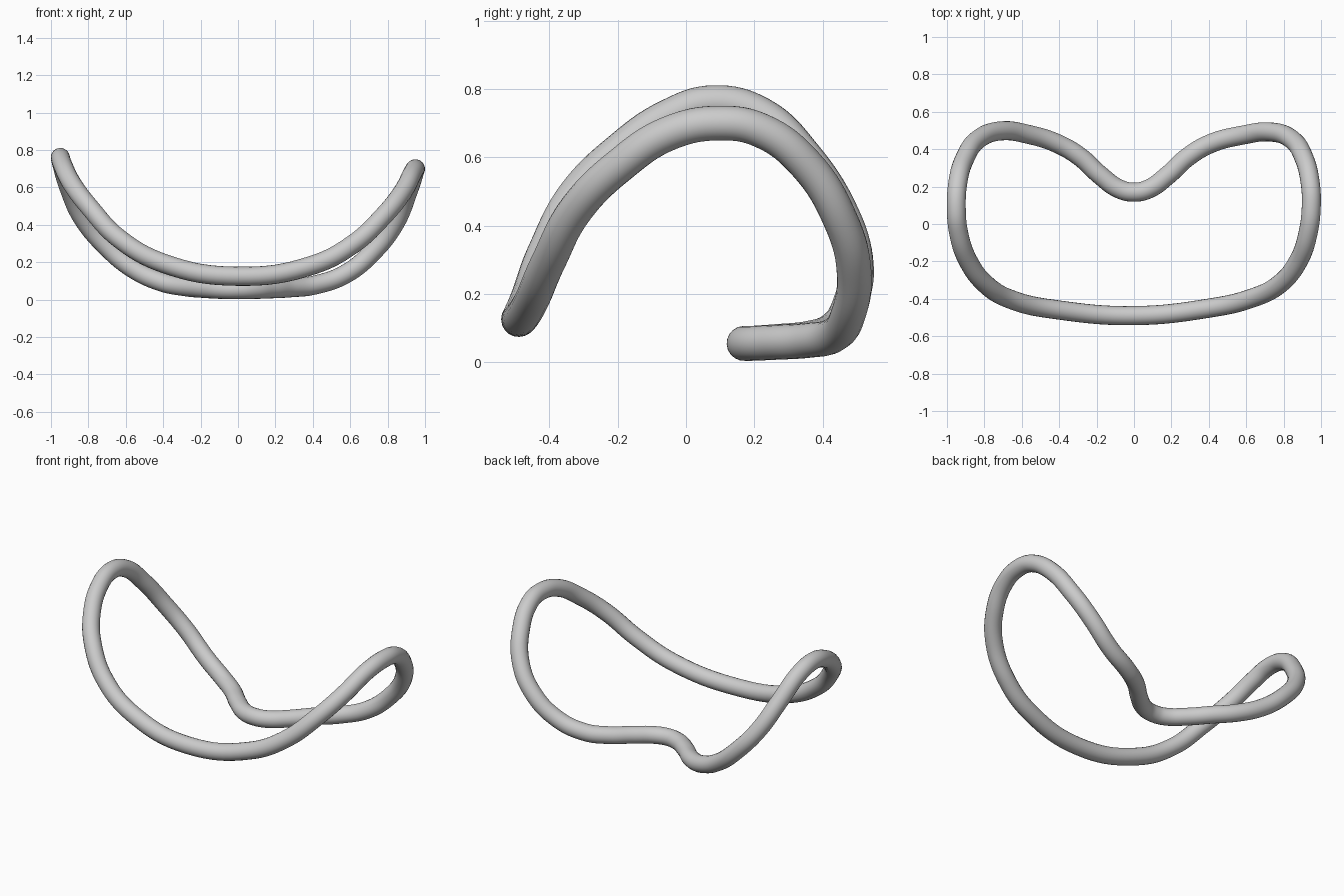
import bpy

# Centreline of the closed bent tube, starting at the front middle
path = [
    (0, -0.49, 0.125), (0.4, -0.45, 0.185), (0.62, -0.40, 0.30),
    (0.78, -0.32, 0.45), (0.88, -0.195, 0.575), (0.93, -0.05, 0.67),
    (0.948, 0.10, 0.70), (0.942, 0.22, 0.678), (0.91, 0.35, 0.58),
    (0.84, 0.455, 0.41), (0.73, 0.492, 0.265), (0.58, 0.475, 0.14),
    (0.41, 0.43, 0.078), (0.29, 0.36, 0.064), (0.18, 0.26, 0.058),
    (0.08, 0.188, 0.055), (0, 0.17, 0.055), (-0.08, 0.188, 0.055),
    (-0.18, 0.26, 0.06), (-0.29, 0.36, 0.07), (-0.41, 0.43, 0.095),
    (-0.56, 0.478, 0.165), (-0.71, 0.498, 0.29), (-0.83, 0.455, 0.435),
    (-0.905, 0.35, 0.60), (-0.942, 0.22, 0.725), (-0.95, 0.08, 0.76),
    (-0.937, -0.05, 0.72), (-0.888, -0.195, 0.62), (-0.79, -0.325, 0.49),
    (-0.64, -0.41, 0.33), (-0.4, -0.46, 0.195),
]

curve = bpy.data.curves.new("bent_ring", "CURVE")
curve.dimensions = "3D"
curve.bevel_depth = 0.051
curve.bevel_resolution = 8
curve.resolution_u = 8
spline = curve.splines.new("BEZIER")
spline.bezier_points.add(len(path) - 1)
for point, co in zip(spline.bezier_points, path):
    point.co = co
    point.handle_left_type = point.handle_right_type = "AUTO"
spline.use_cyclic_u = True

# Turn the swept tube into a smooth mesh
ring = bpy.data.objects.new("bent_ring", curve)
bpy.context.collection.objects.link(ring)
bpy.context.view_layer.objects.active = ring
ring.select_set(True)
bpy.context.view_layer.update()
bpy.ops.object.convert(target="MESH")
bpy.ops.object.shade_smooth()
